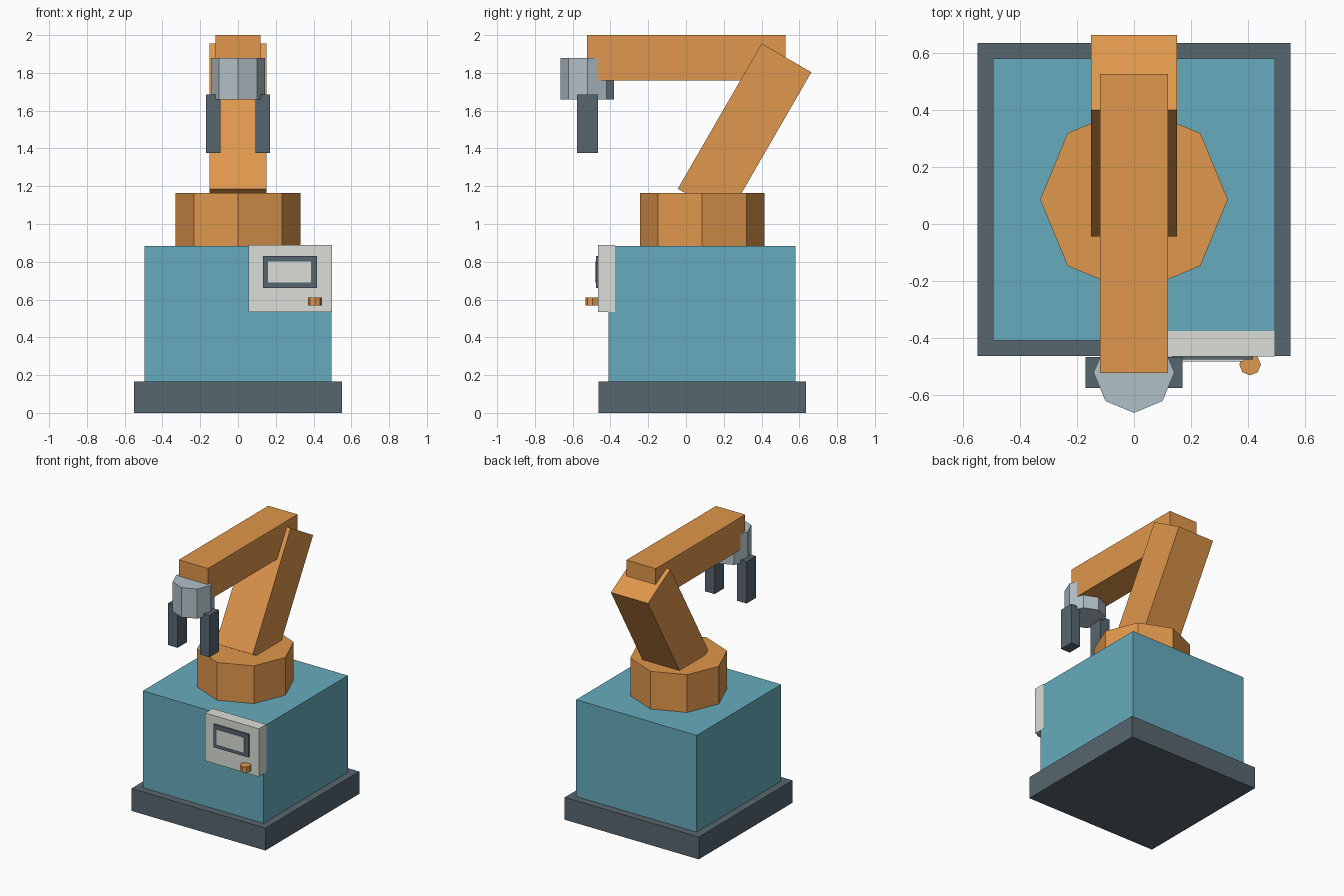
import bpy
import bmesh
from math import radians
from mathutils import Matrix

cube = bpy.data.objects.get("Cube")
if cube:
    bpy.data.objects.remove(cube, do_unlink=True)


def material(name, hex_code):
    """Flat material from an sRGB hex code, stored as linear values."""
    srgb = [int(hex_code[i:i + 2], 16) / 255 for i in (0, 2, 4)]
    color = [((c + 0.055) / 1.055) ** 2.4 for c in srgb] + [1]
    mat = bpy.data.materials.new(name)
    mat.use_nodes = True
    mat.diffuse_color = color
    mat.node_tree.nodes["Principled BSDF"].inputs["Base Color"].default_value = color
    return mat


orange = material("orange paint", "E0974C")
teal = material("teal paint", "67ABBD")
dark = material("dark steel", "57666F")
steel = material("light steel", "B1C0C8")
pale = material("pale grey", "DBDFD7")


def add_part(name, bm, mat, center, tilt=0):
    mesh = bpy.data.meshes.new(name)
    bm.to_mesh(mesh)
    bm.free()
    mesh.materials.append(mat)
    obj = bpy.data.objects.new(name, mesh)
    obj.location = center
    obj.rotation_euler.x = radians(tilt)
    bpy.context.collection.objects.link(obj)
    return obj


def box(name, mat, center, size, tilt=0):
    bm = bmesh.new()
    bmesh.ops.create_cube(bm, size=1, matrix=Matrix.Diagonal((*size, 1)))
    return add_part(name, bm, mat, center, tilt)


def octagon(name, mat, center, radius, height):
    bm = bmesh.new()
    bmesh.ops.create_cone(bm, cap_ends=True, segments=8, radius1=radius,
                          radius2=radius, depth=height)
    return add_part(name, bm, mat, center)


# Pedestal
BASE_Y = 0.086
box("plinth", dark, (0, BASE_Y, 0.083), (1.1, 1.1, 0.166))
box("cabinet", teal, (0, BASE_Y, 0.525), (0.99, 0.99, 0.718))
octagon("turret", orange, (0, BASE_Y, 1.023), 0.33, 0.282)

# Arm
box("lower_arm", orange, (0, 0.31, 1.495), (0.304, 0.304, 0.888), -30)
box("upper_arm", orange, (0, 0.002, 1.88), (0.24, 1.05, 0.24))

# Gripper
WRIST_Y = -0.522
octagon("wrist", steel, (0, WRIST_Y, 1.77), 0.142, 0.22)
for side, label in ((1, "left"), (-1, "right")):
    box(label + "_finger", dark, (side * 0.131, WRIST_Y, 1.53), (0.078, 0.11, 0.31))

# Control panel
box("control_panel", pale, (0.276, -0.421, 0.711), (0.441, 0.088, 0.355))
box("screen_frame", dark, (0.276, -0.469, 0.745), (0.285, 0.016, 0.17))
box("screen", pale, (0.273, -0.479, 0.745), (0.227, 0.007, 0.112))
octagon("control_knob", orange, (0.408, -0.494, 0.589), 0.038, 0.042)
